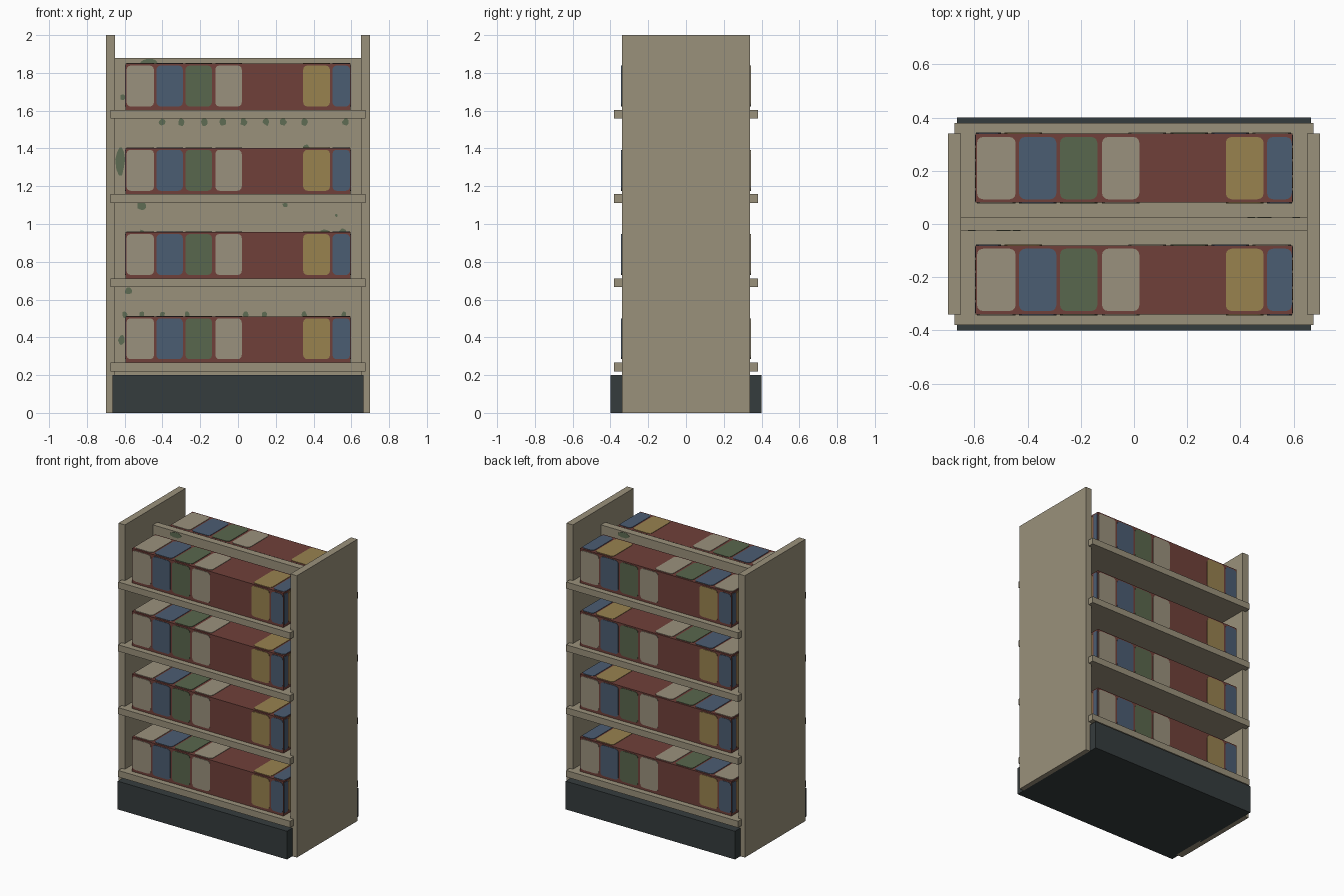
import bpy, bmesh, math, random
from mathutils import Vector

random.seed(4)
cube = bpy.data.objects.get("Cube")
if cube:
    bpy.data.objects.remove(cube)


def material(name, hex_code):
    rgb = [int(hex_code[i:i + 2], 16) / 255 for i in (0, 2, 4)]
    lin = [c / 12.92 if c < 0.04 else ((c + 0.055) / 1.055) ** 2.4 for c in rgb]
    mat = bpy.data.materials.new(name)
    mat.use_nodes = True
    mat.diffuse_color = (*lin, 1)
    mat.node_tree.nodes["Principled BSDF"].inputs["Base Color"].default_value = (*lin, 1)
    return mat


beige = material("beige_metal", "9A917B")
dark = material("dark_plinth", "353C3D")
red = material("red_boxes", "70403A")
cream = material("cream_boxes", "9A917D")
blue = material("blue_boxes", "4B5D72")
green = material("green_boxes", "59674D")
yellow = material("yellow_boxes", "98824F")
moss = material("moss_stain", "5F6C53")
book_mats = [red, cream, blue, green, yellow]
RED, CREAM, BLUE, GREEN, YELLOW = range(5)


def add_box(bm, lo, hi):
    lo, hi = Vector(lo), Vector(hi)
    verts = bmesh.ops.create_cube(bm, size=1)["verts"]
    for v in verts:
        v.co = (lo + hi) / 2 + v.co * (hi - lo)


def add_plate(bm, outline, origin, u, v, index, depth=0.003):
    """Thin raised plate: a 2D outline placed on the plane origin + a*u + b*v."""
    n = u.cross(v)
    ring = [bm.verts.new(origin + u * a + v * b) for a, b in outline]
    top = [bm.verts.new(p.co + n * depth) for p in ring]
    faces = [bm.faces.new(top)]
    for i in range(len(ring)):
        j = (i + 1) % len(ring)
        faces.append(bm.faces.new((ring[i], ring[j], top[j], top[i])))
    for f in faces:
        f.material_index = index


def finish(bm, name, mats):
    mesh = bpy.data.meshes.new(name)
    bm.to_mesh(mesh)
    bm.free()
    for m in mats:
        mesh.materials.append(m)
    obj = bpy.data.objects.new(name, mesh)
    bpy.context.collection.objects.link(obj)
    return obj


def box(name, lo, hi, mat):
    bm = bmesh.new()
    add_box(bm, lo, hi)
    return finish(bm, name, [mat])


def rounded(a0, a1, b0, b1, r=0.022):
    pts = []
    for ca, cb, start in ((a1 - r, b0 + r, 270), (a1 - r, b1 - r, 0),
                          (a0 + r, b1 - r, 90), (a0 + r, b0 + r, 180)):
        for k in range(4):
            t = math.radians(start + 30 * k)
            pts.append((ca + r * math.cos(t), cb + r * math.sin(t)))
    return pts


X, Y, Z = Vector((1, 0, 0)), Vector((0, 1, 0)), Vector((0, 0, 1))

# Frame: end panels, centre divider, plinth
for side, s in (("left", 1), ("right", -1)):
    box(side + "_end_panel", (s * 0.675 - 0.025, -0.34, 0), (s * 0.675 + 0.025, 0.34, 2), beige)
box("centre_panel", (-0.65, -0.025, 0.19), (0.65, 0.025, 1.88), beige)
box("plinth", (-0.665, -0.4, -0.0), (0.665, 0.4, 0.2), dark)

# Painted fronts along the row, and the narrower set on the ends
LAYOUT = [(-0.59, -0.445, CREAM), (-0.432, -0.292, BLUE), (-0.278, -0.138, GREEN),
          (-0.12, 0.02, CREAM), (0.345, 0.487, YELLOW), (0.5, 0.593, BLUE)]
END_LAYOUT = [(-0.125, -0.085, BLUE), (-0.075, -0.035, YELLOW), (-0.025, 0.025, CREAM),
              (0.035, 0.075, YELLOW), (0.085, 0.125, BLUE)]


def book_row(name, yc, z0):
    h, half_d, half_w = 0.245, 0.13, 0.595
    bm = bmesh.new()
    add_box(bm, (-half_w, yc - half_d, z0), (half_w, yc + half_d, z0 + h))
    mid = Vector((0, yc, z0))
    for a0, a1, c in LAYOUT:
        face = rounded(a0, a1, 0.018, h - 0.01)
        add_plate(bm, face, mid - Y * half_d, X, Z, c)
        add_plate(bm, face, mid + Y * half_d, -X, Z, c)
        add_plate(bm, rounded(a0, a1, -0.117, 0.117), mid + Z * h, X, Y, c)
    for a0, a1, c in END_LAYOUT:
        face = rounded(a0, a1, 0.018, h - 0.01, 0.01)
        add_plate(bm, face, mid + X * half_w, Y, Z, c)
        add_plate(bm, face, mid - X * half_w, -Y, Z, c)
    finish(bm, name, book_mats)


# Shelves with a row of boxes on each side
for i in range(4):
    z = 0.22 + i * 0.446
    box(f"shelf_{i + 1}", (-0.675, -0.38, z), (0.675, 0.38, z + 0.046), beige)
    for side, s in (("front", -1), ("back", 1)):
        book_row(f"{side}_box_row_{i + 1}", s * 0.21, z + 0.046)

# Moss stains on both faces of the centre panel: x, z, half width, half height
STAINS = [(-0.47, 1.857, 0.05, 0.02), (-0.622, 1.34, 0.025, 0.08), (-0.61, 1.67, 0.015, 0.015),
          (-0.51, 1.1, 0.025, 0.025), (-0.58, 0.645, 0.02, 0.02), (0.25, 1.1, 0.015, 0.012),
          (0.46, 0.95, 0.025, 0.022), (0.555, 0.96, 0.02, 0.018), (-0.615, 0.385, 0.018, 0.025),
          (0.52, 1.045, 0.008, 0.008), (0.36, 1.405, 0.02, 0.015), (-0.51, 0.955, 0.014, 0.014)]
STAINS += [(x, 1.54, 0.018, 0.02) for x in (-0.4, -0.3, -0.18, -0.08, 0.03, 0.15, 0.24, 0.35, 0.57)]
STAINS += [(x, 0.52, 0.014, 0.018) for x in (-0.6, -0.51, -0.4, -0.27, 0.04, 0.14, 0.35, 0.56)]
bm = bmesh.new()
for x, z, w, h in STAINS:
    blob = []
    for k in range(10):
        t, r = k * math.tau / 10, random.uniform(0.8, 1.15)
        blob.append((x + w * r * math.cos(t), min(z + h * r * math.sin(t), 1.879)))
    add_plate(bm, blob, -Y * 0.025, X, Z, 0, 0.002)
    add_plate(bm, blob, Y * 0.025, -X, Z, 0, 0.002)
finish(bm, "moss_stains", [moss])
